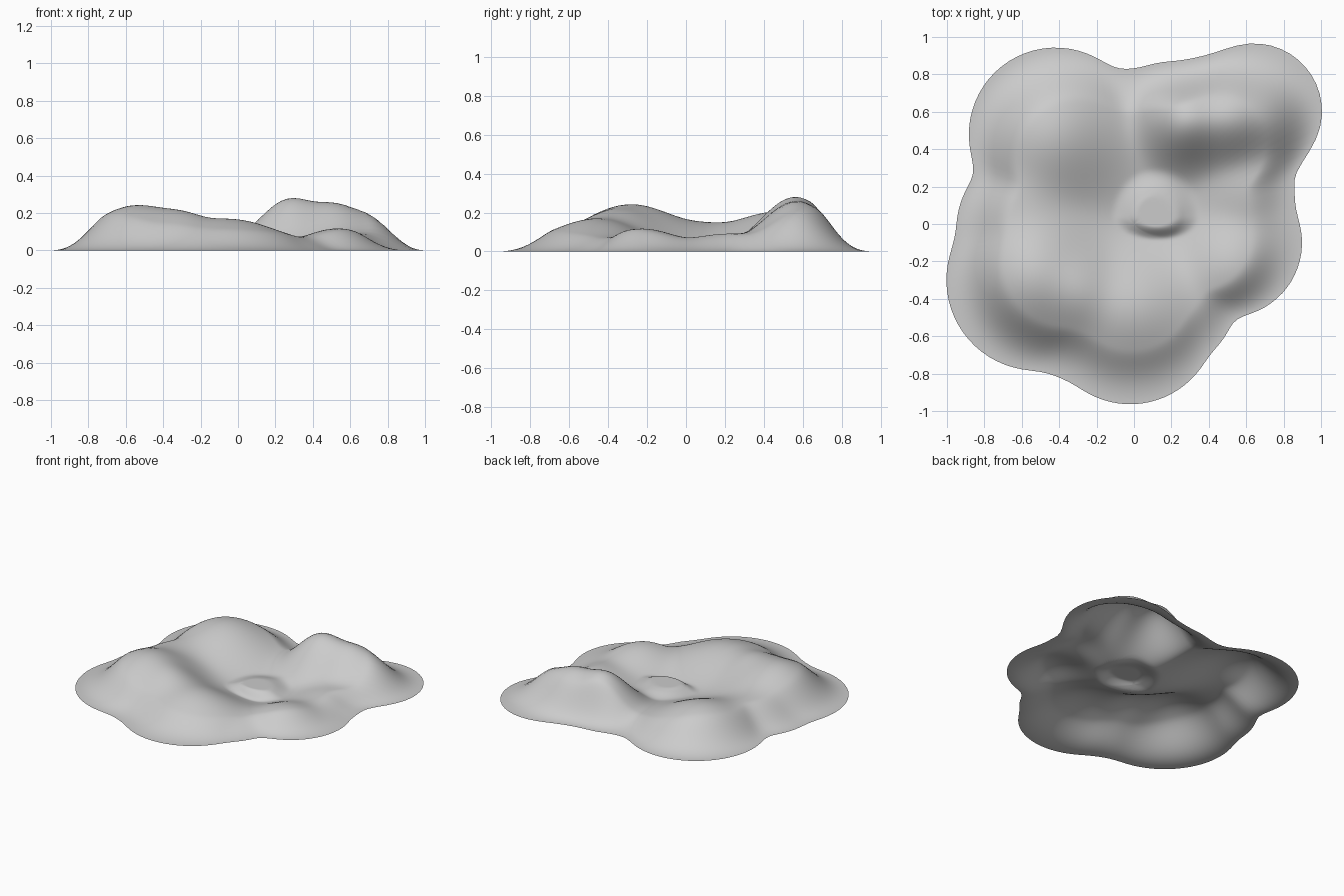
import bpy
import bmesh
from math import cos, sin, pi, sqrt, exp

default = bpy.data.objects.get("Cube")
if default:
    bpy.data.objects.remove(default, do_unlink=True)

# Ground lobes whose merged outline forms the rim: centre x, centre y, radius
LOBES = [
    (-0.42, 0.48, 0.465), (0, 0.5, 0.33), (0.2, 0.5, 0.37),
    (0.42, 0.5, 0.4), (0.64, 0.6, 0.37), (0.5, 0.15, 0.36),
    (0.5, -0.1, 0.4), (0.2, -0.42, 0.34), (-0.02, -0.5, 0.465),
    (-0.25, -0.45, 0.4), (-0.52, -0.3, 0.485), (-0.52, -0.02, 0.43),
]

# Hills: centre x, centre y, spread x, spread y, height
HILLS = [
    (-0.54, -0.28, 0.25, 0.27, 0.24),   # front left hill
    (-0.3, -0.36, 0.17, 0.2, 0.18),     # front left shoulder
    (-0.04, -0.45, 0.27, 0.25, 0.17),   # front shoulder
    (-0.62, 0.1, 0.24, 0.25, 0.135),    # left saddle
    (-0.45, 0.48, 0.27, 0.28, 0.205),   # back left hill
    (0.28, 0.56, 0.17, 0.18, 0.275),    # back ridge, inner end
    (0.5, 0.57, 0.17, 0.18, 0.24),      # back ridge, middle
    (0.7, 0.6, 0.2, 0.18, 0.185),       # back ridge, outer end
    (0.52, -0.22, 0.2, 0.2, 0.12),      # right hill
    (0.62, 0.2, 0.2, 0.2, 0.09),        # right saddle
]
VALLEY_FLOOR = 0.04
SEGMENTS, RINGS = 144, 56


def smooth(value):
    value = max(0, min(1, value))
    return value * value * (3 - 2 * value)


def rim_radius(angle):
    """Farthest point of the merged lobes along a ray from the centre."""
    ux, uy = cos(angle), sin(angle)
    reach = 0
    for cx, cy, radius in LOBES:
        along = cx * ux + cy * uy
        inside = radius ** 2 - (cx * cx + cy * cy - along ** 2)
        if inside >= 0:
            reach = max(reach, along + sqrt(inside))
    return reach


def basin(x, y):
    """Hollow in the middle of the valley."""
    return 0.05 * exp(-((x - 0.12) ** 2 + y ** 2) / 0.09)


def mound(x, y):
    """Small central mound, gentle at the back and steep at the front."""
    dx, dy = (x - 0.12) / 0.24, y - 0.04
    dy /= 0.26 if dy > 0 else 0.13
    return 0.055 * smooth((1 - sqrt(dx * dx + dy * dy)) / 0.6)


def height(x, y, ring):
    """Blend the hills softly and fade them to the ground at the rim."""
    total = VALLEY_FLOOR ** 3
    for cx, cy, sx, sy, top in HILLS:
        falloff = ((x - cx) / sx) ** 2 + ((y - cy) / sy) ** 2
        total += (top * exp(-falloff / 2)) ** 3
    valley = max(0.005, total ** (1 / 3) - basin(x, y))
    return (valley + mound(x, y)) * smooth((1 - ring) / 0.3)


# Rim outline, with the notches between the lobes softened
angles = [2 * pi * i / SEGMENTS for i in range(SEGMENTS)]
radii = [rim_radius(a) for a in angles]
for _ in range(3):
    radii = [(radii[i - 1] + 2 * radii[i] + radii[(i + 1) % SEGMENTS]) / 4
             for i in range(SEGMENTS)]

# Open shell built from rings around the centre
bm = bmesh.new()
centre = bm.verts.new((0, 0, height(0, 0, 0)))
rings = []
for j in range(1, RINGS + 1):
    t = j / RINGS
    row = []
    for a, r in zip(angles, radii):
        x, y = r * t * cos(a), r * t * sin(a)
        row.append(bm.verts.new((x, y, height(x, y, t))))
    rings.append(row)

for i in range(SEGMENTS):
    k = (i + 1) % SEGMENTS
    bm.faces.new((centre, rings[0][i], rings[0][k]))
    for inner, outer in zip(rings, rings[1:]):
        bm.faces.new((inner[i], outer[i], outer[k], inner[k]))

mesh = bpy.data.meshes.new("hilly_ground")
bm.to_mesh(mesh)
bm.free()
ground = bpy.data.objects.new("hilly_ground", mesh)
bpy.context.collection.objects.link(ground)

# Plain grey surface
grey = bpy.data.materials.new("light_grey")
grey.use_nodes = True
colour = (0.6, 0.6, 0.6, 1)
grey.diffuse_color = colour
grey.node_tree.nodes["Principled BSDF"].inputs["Base Color"].default_value = colour
mesh.materials.append(grey)

bpy.context.view_layer.objects.active = ground
ground.select_set(True)
bpy.ops.object.shade_smooth_by_angle(angle=pi / 3)
